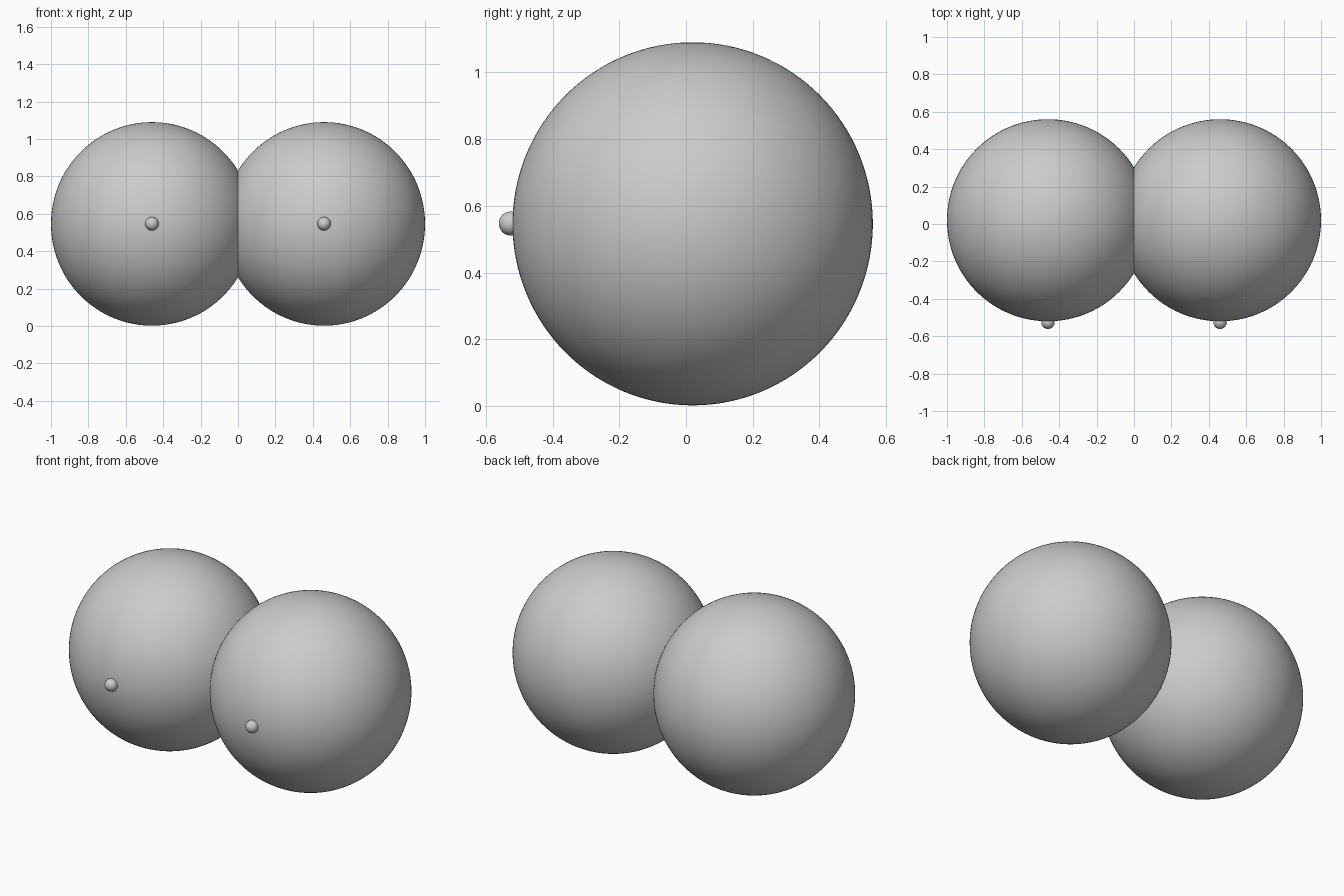
import bpy

if "Cube" in bpy.data.objects:
    bpy.data.objects.remove(bpy.data.objects["Cube"])


def ball(name, loc, scale, segments, rings):
    bpy.ops.mesh.primitive_uv_sphere_add(segments=segments, ring_count=rings, radius=1, location=loc)
    ob = bpy.context.object
    ob.name = name
    ob.scale = scale
    bpy.ops.object.transform_apply(location=False, rotation=False, scale=True)
    bpy.ops.object.shade_smooth()
    return ob


for side, label in ((-1, "left"), (1, "right")):
    # Large overlapping sphere
    ball(f"{label}_sphere", (side * 0.46, 0.02, 0.546), (0.54, 0.54, 0.544), 128, 64)
    # Small round nub on the front
    ball(f"{label}_nub", (side * 0.46, -0.525, 0.547), (0.036, 0.036, 0.036), 32, 16)
